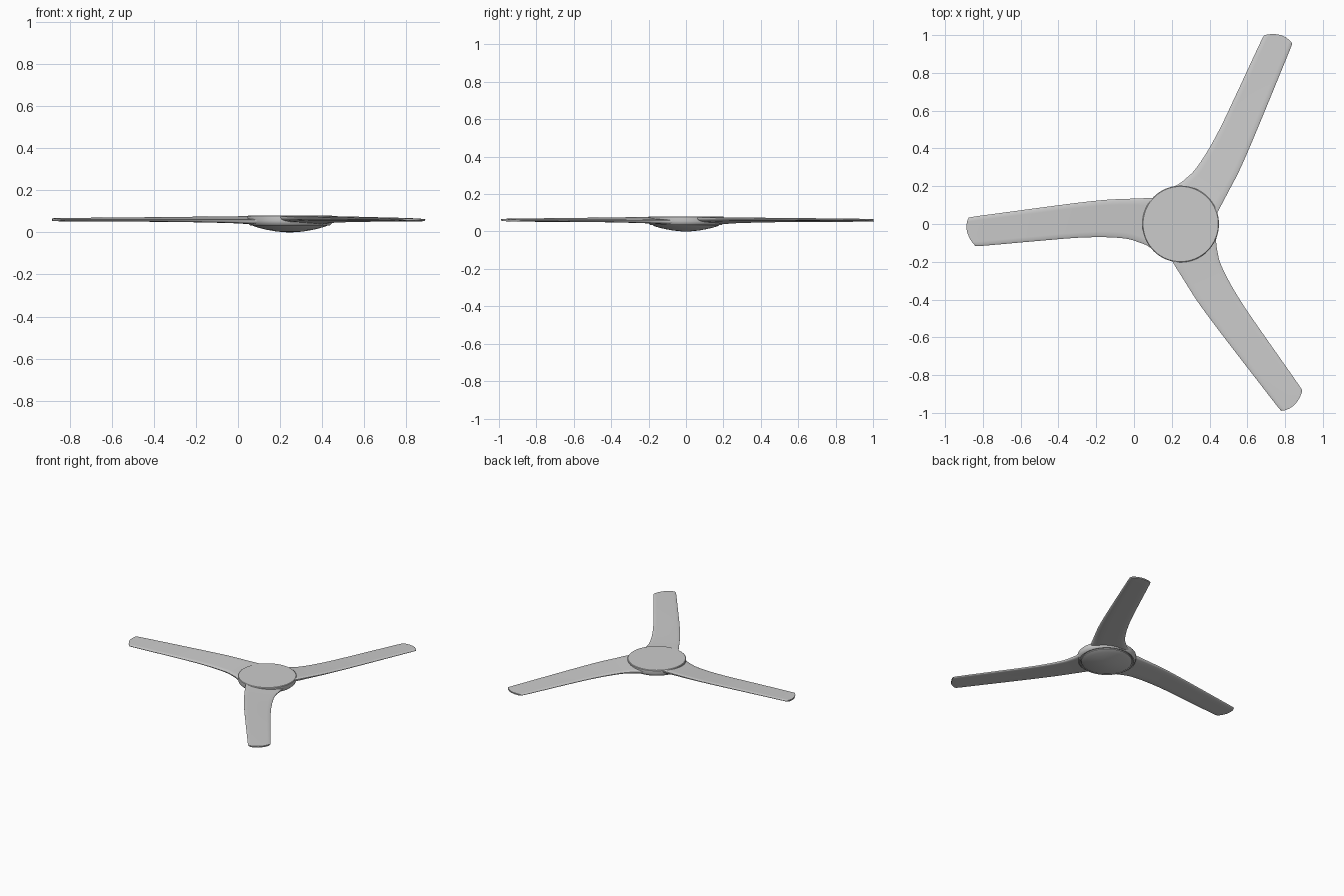
import bpy, bmesh, math
from mathutils import Matrix

if "Cube" in bpy.data.objects:
    bpy.data.objects.remove(bpy.data.objects["Cube"])

HUB = (0.247, 0.0)


def finish(bm, name, angle=35):
    bmesh.ops.recalc_face_normals(bm, faces=bm.faces)
    me = bpy.data.meshes.new(name)
    bm.to_mesh(me)
    bm.free()
    ob = bpy.data.objects.new(name, me)
    bpy.context.collection.objects.link(ob)
    bpy.ops.object.select_all(action='DESELECT')
    ob.select_set(True)
    bpy.context.view_layer.objects.active = ob
    bpy.ops.object.shade_smooth_by_angle(angle=math.radians(angle))
    return ob


def spline(a, b, c, d, t):
    return tuple(0.5 * (2 * q + (r - p) * t + (2 * p - 5 * q + 4 * r - s) * t * t
                        + (3 * q - p - 3 * r + s) * t ** 3)
                 for p, q, r, s in zip(a, b, c, d))


def lathe(name, profile, n=64):
    bm = bmesh.new()
    vs = [bm.verts.new((r, 0, z)) for r, z in profile]
    edges = [bm.edges.new(e) for e in zip(vs, vs[1:])]
    bmesh.ops.spin(bm, geom=vs + edges, cent=(0, 0, 0), axis=(0, 0, 1),
                   angle=math.tau, steps=n)
    bmesh.ops.remove_doubles(bm, verts=bm.verts, dist=1e-5)
    ob = finish(bm, name)
    ob.location = (*HUB, 0)
    return ob


# Hub: flat top disc with a shallow rim, and a domed cap underneath
lathe("hub", [(0, .080), (.199, .080), (.203, .077), (.203, .055), (.199, .042),
              (.190, .034), (.182, .034), (.180, .040), (0, .040)])
lathe("bottom_cap", [(0, .045), (.176, .045), (.176, .032), (.168, .028), (.145, .021),
                     (.11, .0125), (.07, .0055), (.035, .0015), (0, 0)])

# Blade stations: high edge x,y,z  low edge x,y,z  thickness  tip bow
STATIONS = [
    (.13, .138, .079, .13, -.155, .062, .028, 0),
    (.07, .137, .079, .07, -.115, .062, .026, 0),
    (.02, .135, .078, .02, -.095, .062, .023, 0),
    (-.04, .133, .077, -.04, -.078, .062, .020, 0),
    (-.15, .128, .076, -.15, -.070, .062, .017, 0),
    (-.30, .112, .074, -.30, -.073, .063, .015, 0),
    (-.50, .086, .072, -.50, -.089, .064, .014, .0),
    (-.70, .059, .070, -.68, -.105, .064, .013, .01),
    (-.86, .037, .068, -.825, -.117, .064, .012, .024),
    (-.873, .030, .067, -.838, -.112, .064, .009, .026),
]


def blade(index):
    rows = []
    s = [STATIONS[0]] + STATIONS + [STATIONS[-1]]
    for i in range(1, len(s) - 2):
        rows += [spline(s[i - 1], s[i], s[i + 1], s[i + 2], k / 4) for k in range(4)]
    rows.append(STATIONS[-1])
    bm = bmesh.new()
    loops = []
    across = [0, .015, .05, .15, .3, .5, .7, .85, .95, .985, 1]
    for hx, hy, hz, lx, ly, lz, th, bow in rows:
        def point(t, side):
            # full thickness over most of the chord, rounded under the edges
            edge = min(1, min(t, 1 - t) / .15)
            drop = th * (.35 + .65 * math.sqrt(1 - (1 - edge) ** 2)) if side else \
                .004 * max(0, 1 - min(t, 1 - t) / .05)
            return bm.verts.new((hx + (lx - hx) * t - bow * 4 * t * (1 - t) - HUB[0],
                                 hy + (ly - hy) * t, hz + (lz - hz) * t - drop))
        loops.append([point(t, 0) for t in across] + [point(t, 1) for t in reversed(across)])
    n = len(loops[0])
    for a, b in zip(loops, loops[1:]):
        for k in range(n):
            bm.faces.new((a[k], a[(k + 1) % n], b[(k + 1) % n], b[k]))
    # close root and tip with strips
    for ring in (loops[0], loops[-1]):
        for k in range(n // 2 - 1):
            bm.faces.new((ring[k], ring[k + 1], ring[n - 2 - k], ring[n - 1 - k]))
    bm.transform(Matrix.Rotation(index * math.tau / 3, 4, 'Z'))
    ob = finish(bm, f"blade_{index + 1}")
    ob.location = (*HUB, 0)


for i in range(3):
    blade(i)
